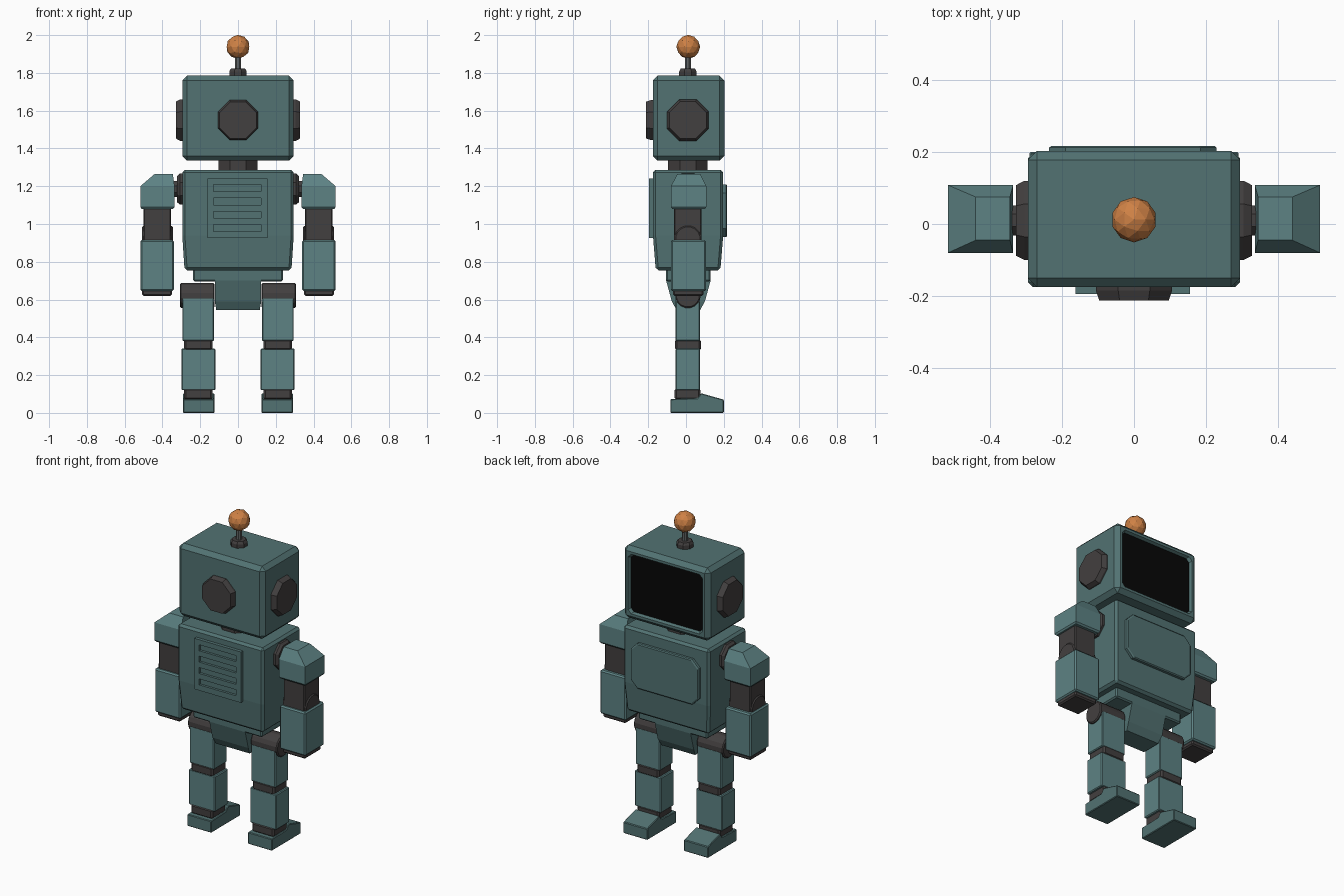
import bpy, bmesh, math

if "Cube" in bpy.data.objects:
    bpy.data.objects.remove(bpy.data.objects["Cube"])


def mat(name, r, g, b):
    m = bpy.data.materials.new(name)
    m.diffuse_color = (r, g, b, 1)
    m.use_nodes = True
    m.node_tree.nodes["Principled BSDF"].inputs["Base Color"].default_value = m.diffuse_color
    return m


BODY = mat("body_teal", 0.085, 0.17, 0.17)
LIMB = mat("limb_teal", 0.11, 0.225, 0.23)
DARK = mat("dark_metal", 0.055, 0.05, 0.05)
BLACK = mat("screen_black", 0.002, 0.002, 0.002)
ORANGE = mat("orange", 0.62, 0.22, 0.06)
STEEL = mat("steel", 0.12, 0.13, 0.13)


def rect(u0, u1, v0, v1, c=0.0):
    """Rectangle section, with cut corners if c is given."""
    if not c:
        return [(u0, v0), (u1, v0), (u1, v1), (u0, v1)]
    return [(u0 + c, v0), (u1 - c, v0), (u1, v0 + c), (u1, v1 - c),
            (u1 - c, v1), (u0 + c, v1), (u0, v1 - c), (u0, v0 + c)]


def ngon(n, u, v, apothem):
    r = apothem / math.cos(math.pi / n)
    return [(u + r * math.cos(math.tau * (i + .5) / n),
             v + r * math.sin(math.tau * (i + .5) / n)) for i in range(n)]


def loft(name, axis, sections, material, bevel=0.0, mirror=False):
    """Skin (position, outline) sections along an axis and cap the ends."""
    place = {"X": lambda w, u, v: (w, u, v), "Y": lambda w, u, v: (u, w, v),
             "Z": lambda w, u, v: (u, v, w)}[axis]
    bm = bmesh.new()
    rings = [[bm.verts.new(place(w, u, v)) for u, v in pts] for w, pts in sections]
    n = len(rings[0])
    for a, b in zip(rings, rings[1:]):
        for i in range(n):
            j = (i + 1) % n
            bm.faces.new((a[i], a[j], b[j], b[i]))
    bm.faces.new(rings[0])
    bm.faces.new(rings[-1])
    bmesh.ops.recalc_face_normals(bm, faces=bm.faces)
    me = bpy.data.meshes.new(name)
    bm.to_mesh(me)
    bm.free()
    ob = bpy.data.objects.new(name, me)
    bpy.context.collection.objects.link(ob)
    if material:
        me.materials.append(material)
    if bevel:
        b = ob.modifiers.new("bevel", "BEVEL")
        b.width, b.segments, b.limit_method = bevel, 1, "ANGLE"
    if mirror:
        ob.modifiers.new("mirror", "MIRROR")
    return ob


def box(name, x0, x1, y0, y1, z0, z1, material, bevel=0.0, mirror=False):
    s = rect(x0, x1, y0, y1)
    return loft(name, "Z", [(z0, s), (z1, s)], material, bevel, mirror)


def carve(ob, cutter):
    cutter.hide_render = True
    cutter.display_type = "WIRE"
    m = ob.modifiers.new("carve", "BOOLEAN")
    m.operation, m.solver, m.object = "DIFFERENCE", "EXACT", cutter


Y = 0.01  # centre line of the body in depth

# Head with recessed screen
head = box("head", -.295, .295, -.175, .203, 1.335, 1.785, BODY, .025)
carve(head, loft("screen_cutter", "Y", [(.183, rect(-.245, .245, 1.385, 1.735, .02)),
                                        (.215, rect(-.26, .26, 1.37, 1.75, .02))], None))
loft("screen", "Y", [(.176, rect(-.25, .25, 1.38, 1.74, .02)),
                     (.186, rect(-.25, .25, 1.38, 1.74, .02))], BLACK)

# Ears and rear disc
loft("ear", "X", [(.285, ngon(8, Y, 1.55, .11)), (.305, ngon(8, Y, 1.55, .11)),
                  (.328, ngon(8, Y, 1.55, .098))], DARK, mirror=True)
loft("rear_disc", "Y", [(-.165, ngon(8, 0, 1.55, .106)), (-.185, ngon(8, 0, 1.55, .106)),
                        (-.212, ngon(8, 0, 1.55, .097))], DARK)

# Antenna
loft("antenna_base", "Z", [(1.78, ngon(8, 0, Y, .046)), (1.808, ngon(8, 0, Y, .046)),
                           (1.822, ngon(8, 0, Y, .038))], DARK)
loft("antenna_rod", "Z", [(1.81, ngon(8, 0, Y, .016)), (1.91, ngon(8, 0, Y, .016))], STEEL)
bpy.ops.mesh.primitive_ico_sphere_add(subdivisions=2, radius=.063, location=(0, Y + .002, 1.938))
ball = bpy.context.object
ball.name = "antenna_ball"
ball.data.materials.append(ORANGE)

# Neck
loft("neck", "Z", [(1.27, ngon(8, 0, Y, .104)), (1.345, ngon(8, 0, Y, .104))], DARK)

# Torso, tapering at the bottom
loft("torso", "Z", [(.755, rect(-.283, .283, -.16, .182)), (.94, rect(-.295, .295, -.175, .197)),
                    (1.287, rect(-.295, .295, -.175, .197))], BODY, .014)
loft("chest_panel", "Y", [(.18, rect(-.236, .23, .93, 1.21, .045)),
                          (.212, rect(-.236, .23, .93, 1.21, .045)),
                          (.217, rect(-.23, .224, .936, 1.204, .045))], BODY)

# Rear vent panel with four slots
vent = box("vent_panel", -.162, .156, -.195, -.165, .925, 1.24, BODY)
slots = box("slot_cutter", -.13, .122, -.21, -.18, .96, .997, None)
arr = slots.modifiers.new("array", "ARRAY")
arr.count, arr.use_relative_offset, arr.use_constant_offset = 4, False, True
arr.constant_offset_displace = (0, 0, .0705)
carve(vent, slots)

# Pelvis: wide waist and narrow tapered block between the legs
box("waist", -.237, .237, -.105, .13, .695, .765, BODY, .008)
loft("pelvis", "Z", [(.545, rect(-.115, .115, -.05, .075)), (.59, rect(-.123, .123, -.075, .1)),
                     (.70, rect(-.123, .123, -.105, .13)), (.72, rect(-.123, .123, -.105, .13))], BODY)

# Arms
loft("shoulder_joint", "X", [(.285, ngon(8, Y, 1.185, .082)), (.308, ngon(8, Y, 1.185, .082)),
                             (.322, ngon(8, Y, 1.185, .07))], DARK, mirror=True)
loft("shoulder_pin", "X", [(.31, ngon(8, Y, 1.185, .042)), (.36, ngon(8, Y, 1.185, .042))],
     DARK, mirror=True)
loft("shoulder_armor", "Z", [(1.08, rect(.345, .51, -.073, .1)), (1.09, rect(.336, .517, -.08, .108)),
                             (1.2, rect(.336, .517, -.08, .108)),
                             (1.266, rect(.345, .44, -.045, .075))], LIMB, mirror=True)
box("upper_arm", .355, .5, -.064, .083, .9, 1.1, DARK, .006, True)
loft("elbow", "X", [(.345, ngon(16, Y, .92, .07)), (.507, ngon(16, Y, .92, .07))],
     DARK, .006, True)
box("forearm", .34, .517, -.08, .106, .645, .915, LIMB, .008, True)
box("hand", .35, .508, -.068, .092, .62, .66, DARK, .008, True)

# Legs
loft("hip", "X", [(.125, ngon(16, Y, .622, .066)), (.307, ngon(16, Y, .622, .066))],
     DARK, .006, True)
box("thigh", .127, .295, -.055, .075, .38, .61, LIMB, .005, True)
box("knee", .135, .285, -.057, .079, .33, .39, DARK, .01, True)
box("shin", .12, .3, -.055, .075, .12, .34, LIMB, .005, True)
box("ankle", .135, .285, -.06, .077, .07, .13, DARK, .01, True)
side = [(-.083, 0), (.2, 0), (.2, .07), (.08, .104), (.06, .078), (-.083, .073)]
loft("foot", "X", [(.125, side), (.291, side)], BODY, .004, True)
